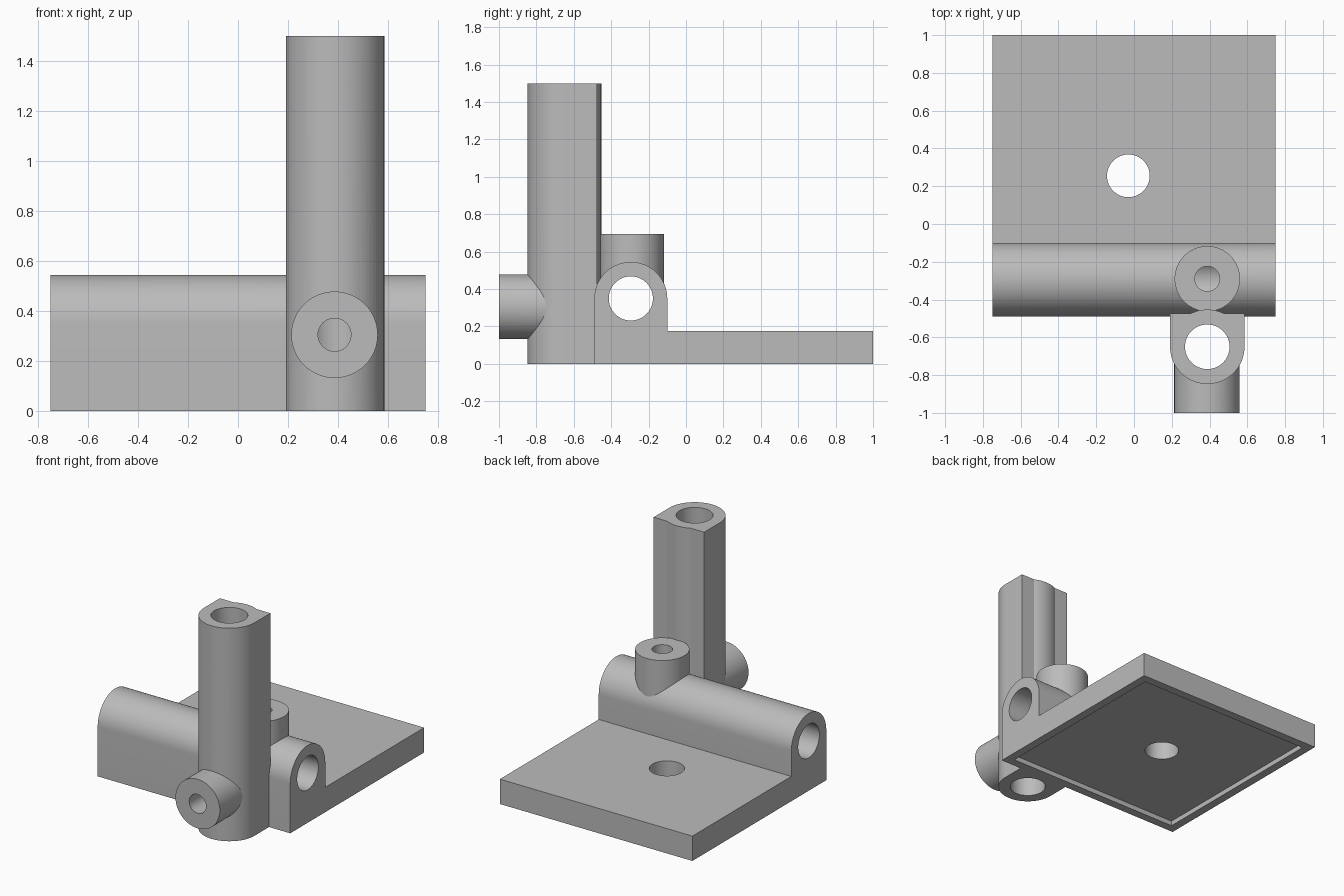
import bpy, bmesh
from math import cos, sin, asin, pi, radians

if "Cube" in bpy.data.objects:
    bpy.data.objects.remove(bpy.data.objects["Cube"], do_unlink=True)

grey = bpy.data.materials.new("plain grey")
grey.use_nodes = True
grey.diffuse_color = (0.5, 0.5, 0.5, 1)
grey.node_tree.nodes["Principled BSDF"].inputs["Base Color"].default_value = (0.5, 0.5, 0.5, 1)


def arc(centre, r, start, end, steps):
    return [(centre[0] + r * cos(start + (end - start) * i / steps),
             centre[1] + r * sin(start + (end - start) * i / steps)) for i in range(steps + 1)]


def prism(name, outline, axis, lo, hi):
    """Extrude a 2D outline along one axis."""
    place = {"x": lambda a, b, t: (t, a, b),
             "y": lambda a, b, t: (a, t, b),
             "z": lambda a, b, t: (a, b, t)}[axis]
    bm = bmesh.new()
    rings = [[bm.verts.new(place(a, b, t)) for a, b in outline] for t in (lo, hi)]
    n = len(outline)
    for ring in rings:
        bm.faces.new(ring)
    for i in range(n):
        j = (i + 1) % n
        bm.faces.new((rings[0][i], rings[0][j], rings[1][j], rings[1][i]))
    bmesh.ops.recalc_face_normals(bm, faces=bm.faces)
    mesh = bpy.data.meshes.new(name)
    bm.to_mesh(mesh)
    bm.free()
    mesh.materials.append(grey)
    obj = bpy.data.objects.new(name, mesh)
    bpy.context.scene.collection.objects.link(obj)
    return obj


def rod(name, centre, r, axis, lo, hi):
    return prism(name, arc(centre, r, 0, 2 * pi, 64)[:-1], axis, lo, hi)


def combine(body, tool, operation):
    tool.hide_render = True
    mod = body.modifiers.new(tool.name, "BOOLEAN")
    mod.operation, mod.object, mod.solver = operation, tool, "EXACT"
    bpy.context.view_layer.objects.active = body
    bpy.ops.object.modifier_apply(modifier=mod.name)
    bpy.data.objects.remove(tool, do_unlink=True)


# Plate and round-topped sleeve share one side profile
sleeve = (-0.295, 0.35)
profile = [(-0.49, 0), (1, 0), (1, 0.175), (-0.10, 0.175)] + arc(sleeve, 0.195, 0, pi, 32)
bracket = prism("bracket", profile, "x", -0.75, 0.75)

# Upright post: round tube with a squared back that stops short of the tube's crown
post, post_r, back = (0.388, -0.65), 0.197, -0.475
crown = asin((back - post[1]) / post_r)
post_outline = ([(post[0] + post_r, back)] + arc(post, post_r, crown, pi - crown, 16)
                + [(post[0] - post_r, back)] + arc(post, post_r, pi, 2 * pi, 32))

# Solid parts
for part in (prism("upright_post", post_outline, "z", 0, 1.5),
             rod("sleeve_boss", (0.388, -0.29), 0.173, "z", 0.35, 0.695),
             rod("post_boss", (0.386, 0.305), 0.173, "y", -1, post[1])):
    combine(bracket, part, "UNION")

# Bores, screw holes and the shallow recess underneath
recess = [(-0.69, -0.43), (0.69, -0.43), (0.69, 0.94), (-0.69, 0.94)]
for cutter in (rod("sleeve_bore", sleeve, 0.118, "x", -1, 1),
               rod("post_bore", post, 0.118, "z", -0.1, 1.6),
               rod("sleeve_screw_hole", (0.388, -0.29), 0.066, "z", 0.35, 0.8),
               rod("post_screw_hole", (0.386, 0.305), 0.066, "y", -1.1, post[1]),
               rod("plate_hole", (-0.03, 0.255), 0.113, "z", -0.1, 0.3),
               prism("underside_recess", recess, "z", -0.1, 0.035)):
    combine(bracket, cutter, "DIFFERENCE")

# Smooth the round walls, keep the edges sharp
for obj in bpy.context.selected_objects:
    obj.select_set(False)
bracket.select_set(True)
bpy.context.view_layer.objects.active = bracket
bpy.ops.object.shade_smooth_by_angle(angle=radians(25))
